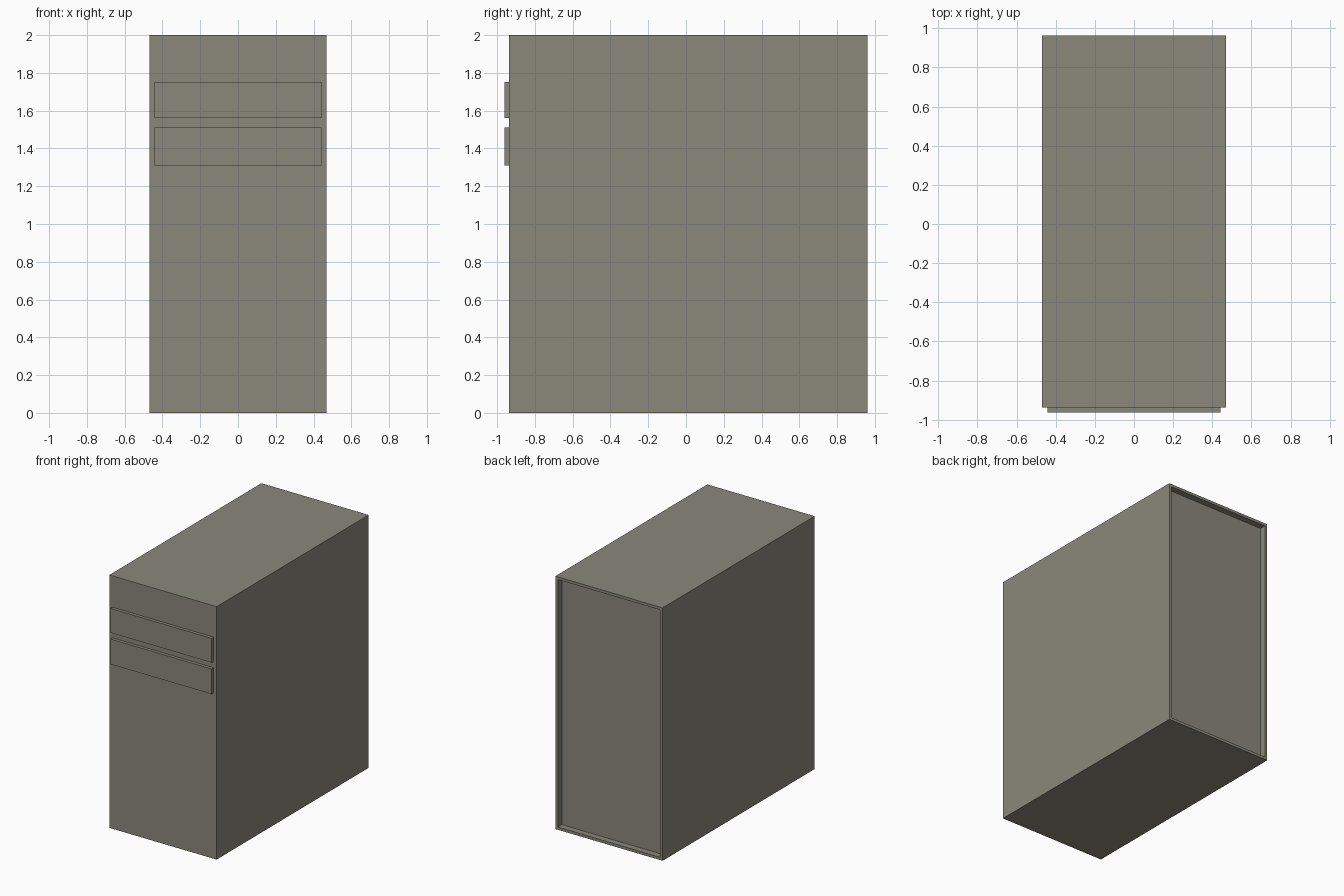
import bpy, bmesh
from mathutils import Vector

if "Cube" in bpy.data.objects:
    bpy.data.objects.remove(bpy.data.objects["Cube"])

beige = bpy.data.materials.new("warm grey")
beige.diffuse_color = (0.255, 0.246, 0.198, 1)
beige.use_nodes = True
beige.node_tree.nodes["Principled BSDF"].inputs["Base Color"].default_value = beige.diffuse_color


def box(name, lo, hi):
    """Axis-aligned box between two corners; returns object and its bmesh."""
    lo, hi = Vector(lo), Vector(hi)
    bm = bmesh.new()
    bmesh.ops.create_cube(bm, size=1)
    for v in bm.verts:
        v.co = Vector([(lo[i] + hi[i]) / 2 + v.co[i] * (hi[i] - lo[i]) for i in range(3)])
    mesh = bpy.data.meshes.new(name)
    mesh.materials.append(beige)
    obj = bpy.data.objects.new(name, mesh)
    bpy.context.collection.objects.link(obj)
    return obj, bm


# Tower case with a recessed rear panel inside a thin rim
case, bm = box("case", (-0.469, -0.937, 0), (0.469, 0.962, 2))
bm.normal_update()
back = max(bm.faces, key=lambda f: f.calc_center_median().y)
bmesh.ops.inset_region(bm, faces=[back], thickness=0.031)
rear = bmesh.ops.extrude_discrete_faces(bm, faces=[back])["faces"]
bmesh.ops.translate(bm, verts=rear[0].verts[:], vec=(0, -0.05, 0))
bmesh.ops.recalc_face_normals(bm, faces=bm.faces[:])
bm.to_mesh(case.data)
bm.free()

# Two drive bay covers on the front
for name, z0, z1 in (("upper_bay_cover", 1.56, 1.752), ("lower_bay_cover", 1.311, 1.51)):
    cover, bm = box(name, (-0.443, -0.962, z0), (0.443, -0.937, z1))
    bm.to_mesh(cover.data)
    bm.free()
